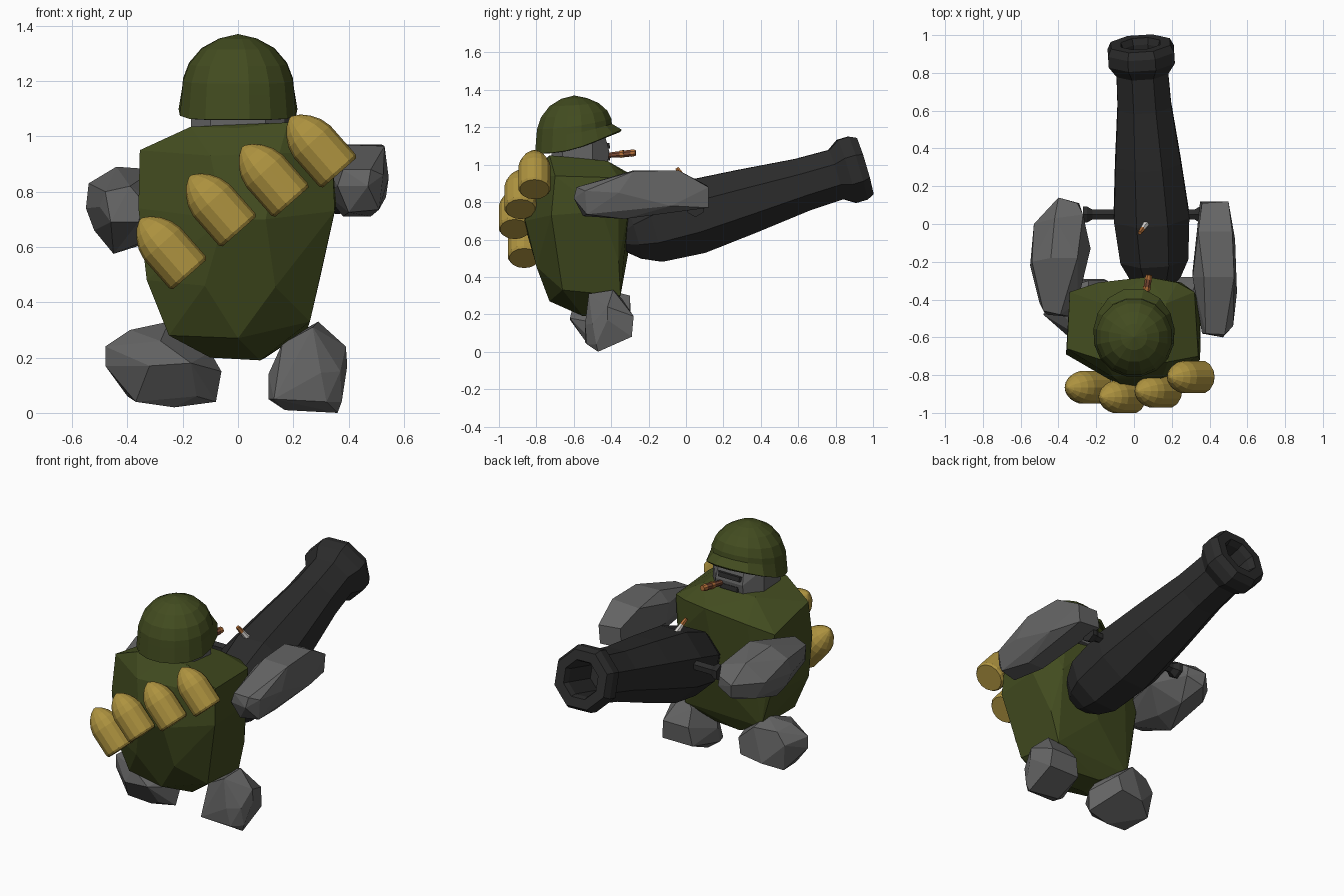
import bpy, bmesh
from math import sin, cos, pi
from mathutils import Vector


def material(name, rgb):
    m = bpy.data.materials.new(name)
    m.diffuse_color = (*rgb, 1)
    return m


OLIVE = material("olive", (0.055, 0.072, 0.014))
STONE = material("stone_grey", (0.13, 0.13, 0.13))
IRON = material("iron", (0.025, 0.025, 0.025))
BRASS = material("brass", (0.42, 0.29, 0.05))
BROWN = material("brown", (0.20, 0.07, 0.035))
EMBER = material("ember", (0.45, 0.16, 0.04))
WHITE = material("white", (0.75, 0.73, 0.7))


def finish(name, bm, mat):
    bmesh.ops.recalc_face_normals(bm, faces=bm.faces)
    me = bpy.data.meshes.new(name)
    bm.to_mesh(me)
    bm.free()
    me.materials.append(mat)
    ob = bpy.data.objects.new(name, me)
    bpy.context.collection.objects.link(ob)
    return ob


def hull(name, pts, mat):
    """Faceted boulder: convex hull of a few points."""
    bm = bmesh.new()
    vs = [bm.verts.new(p) for p in pts]
    bmesh.ops.convex_hull(bm, input=vs)
    loose = [v for v in bm.verts if not v.link_faces]
    bmesh.ops.delete(bm, geom=loose, context='VERTS')
    bmesh.ops.dissolve_limit(bm, angle_limit=0.12, verts=bm.verts, edges=bm.edges)
    return finish(name, bm, mat)


def lathe(name, a, b, profile, sides, mat):
    """Turn (distance, radius) pairs round the axis from a towards b."""
    a, d = Vector(a), (Vector(b) - Vector(a)).normalized()
    u = d.cross(Vector((0, 0, 1))).normalized()
    w = u.cross(d)
    bm = bmesh.new()
    rings = []
    for t, r in profile:
        ring = []
        for i in range(sides):
            q = 2 * pi * (i + 0.5) / sides
            ring.append(bm.verts.new(a + d * t + (u * cos(q) + w * sin(q)) * r))
        rings.append(ring)
    for p, q in zip(rings, rings[1:]):
        for i in range(sides):
            j = (i + 1) % sides
            bm.faces.new((p[i], p[j], q[j], q[i]))
    bm.faces.new(rings[0])
    bm.faces.new(rings[-1])
    return finish(name, bm, mat)


# Torso
hull("torso", [
    (-.10, -.55, .20), (.08, -.55, .19), (.10, -.42, .20), (-.08, -.40, .20),
    (-.25, -.68, .28), (0, -.73, .27), (.26, -.66, .33), (.25, -.35, .30), (-.25, -.36, .28),
    (-.33, -.70, .48), (-.12, -.80, .46), (.135, -.80, .455), (.295, -.66, .46),
    (.295, -.36, .48), (-.30, -.38, .48), (0, -.31, .52),
    (-.36, -.69, .74), (-.05, -.87, .70), (.10, -.86, .70), (.35, -.72, .73),
    (.355, -.45, .75), (.25, -.31, .75), (-.20, -.31, .75),
    (-.355, -.66, .95), (-.10, -.82, .93), (.15, -.81, .94), (.34, -.70, .94),
    (.32, -.36, .93), (.23, -.31, .94), (.07, -.28, .94), (-.34, -.36, .86), (-.19, -.31, .90),
    (-.17, -.72, 1.035), (.18, -.73, 1.05), (0, -.75, 1.03), (.17, -.42, 1.02), (-.17, -.42, 1.02)], OLIVE)

# Arms
hull("right_arm", [
    (.35, .12, .78), (.49, .12, .77), (.50, .12, .88), (.36, .11, .89),
    (.34, -.04, .96), (.52, -.04, .97), (.535, -.08, .78), (.31, -.25, .80),
    (.545, -.36, .85), (.53, -.28, .965), (.37, -.28, .97), (.31, -.28, .91), (.38, -.33, .71), (.48, -.33, .71),
    (.36, -.58, .82), (.47, -.60, .82), (.525, -.54, .86), (.40, -.55, .725),
    (.51, -.53, .735), (.38, -.58, .88), (.48, -.585, .88)], STONE)
hull("left_arm", [
    (-.40, .14, .76), (-.30, .11, .78), (-.29, .11, .72), (-.39, .13, .68), (-.27, .05, .82),
    (-.42, .03, .86), (-.53, .0, .76), (-.48, .02, .66), (-.34, .0, .61),
    (-.23, -.13, .75), (-.55, -.22, .74), (-.54, -.20, .83), (-.44, -.18, .89),
    (-.30, -.18, .88), (-.52, -.22, .66), (-.45, -.22, .575), (-.34, -.20, .62),
    (-.48, -.46, .80), (-.39, -.48, .82), (-.34, -.49, .76), (-.36, -.49, .69),
    (-.46, -.48, .69), (-.50, -.42, .745), (-.30, -.42, .77)], STONE)

# Feet
hull("right_foot", [
    (.11, -.48, .05), (.11, -.46, .14), (.14, -.52, .145), (.30, -.54, .145), (.16, -.51, .25),
    (.27, -.52, .31), (.29, -.39, .33), (.39, -.42, .24), (.395, -.42, .17), (.375, -.48, .04),
    (.37, -.50, .15), (.36, -.47, 0), (.17, -.45, .01), (.13, -.54, .05), (.32, -.53, .04), (.36, -.29, .08),
    (.35, -.28, .19), (.18, -.28, .19), (.16, -.29, .08), (.20, -.34, .28)], STONE)
hull("left_foot", [
    (-.48, -.48, .24), (-.48, -.48, .17), (-.37, -.52, .04), (-.23, -.50, .02), (-.08, -.48, .04),
    (-.06, -.46, .15), (-.10, -.44, .22), (-.25, -.42, .33), (-.39, -.46, .30),
    (-.32, -.62, .17), (-.17, -.62, .18), (-.28, -.60, .26), (-.15, -.54, .06),
    (-.42, -.34, .22), (-.40, -.36, .06), (-.37, -.34, .29), (-.30, -.29, .10),
    (-.16, -.29, .12), (-.14, -.30, .21), (-.24, -.30, .30)], STONE)

# Head with dark brow and lips
hull("head", [
    (x * s, y, z) for s in (-1, 1) for x, y, z in (
        (.17, -.66, 1.0), (.17, -.66, 1.16), (.10, -.72, 1.0), (.10, -.72, 1.16),
        (.17, -.50, 1.02), (.17, -.50, 1.16), (.09, -.42, 1.0), (.09, -.41, 1.07), (.08, -.44, 1.18))], STONE)
for name, z, w in (("upper_lip", 1.10, .10), ("lower_lip", 1.035, .08)):
    hull(name, [(x * s, y, z + h) for s in (-1, 1) for x, y, h in (
        (w, -.46, -.015), (w, -.46, .018), (w * .7, -.405, -.012), (w * .7, -.41, .015))], IRON)

# Helmet: dome with a rim that rises and flares towards +y
bm = bmesh.new()
N, rings = 16, []
for t, flare in ((.22, 0), (.45, 0), (.68, 0), (.88, 0), (1.0, 0), (None, 1)):
    ring = []
    for i in range(N):
        q = 2 * pi * (i + .5) / N
        f = ((1 + sin(q)) / 2) ** 2
        if flare:
            r, z = .213 + .048 * f * f, 1.06 + .13 * f ** 1.2
        else:
            r = .206 * sin(t * pi / 2)
            z = 1.15 + .07 * f + (.215 - .07 * f) * cos(t * pi / 2)
        ring.append(bm.verts.new((r * cos(q), -.598 + r * sin(q), z)))
    rings.append(ring)
top = bm.verts.new((0, -.598, 1.37))
for i in range(N):
    j = (i + 1) % N
    bm.faces.new((top, rings[0][i], rings[0][j]))
    for p, q in zip(rings, rings[1:]):
        bm.faces.new((p[i], q[i], q[j], p[j]))
helmet = finish("helmet", bm, OLIVE)
helmet.modifiers.new("thickness", 'SOLIDIFY').thickness = .015

# Cannon with hollow muzzle
breech, muzzle = (.118, -.36, .60), (.034, .955, .993)
barrel = [(0, .045), (.03, .09), (.09, .145), (.19, .195), (.42, .216), (.72, .188), (1.03, .154),
          (1.215, .148), (1.275, .19), (1.335, .19), (1.375, .17), (1.375, .112), (1.34, .10), (1.10, .10)]
lathe("cannon", breech, muzzle, barrel, 8, IRON)

# Cannon handles gripped by the arms
for name, a, b in (("left_handle", (0, .05, .77), (-.27, .05, .77)),
                   ("right_handle", (.1, .05, .77), (.37, .05, .77))):
    lathe(name, a, b, [(0, .03), (.22, .03), (.25, .05), (.27, .05)], 6, IRON)

# Fuse
lathe("fuse", (.07, .01, .89), (.035, -.04, .97), [(0, .02), (.075, .013)], 6, WHITE)
lathe("fuse_tip", (.044, -.027, .949), (.028, -.05, .985), [(0, .015), (.04, .011)], 6, EMBER)

# Cigar
tail, tip = (.05, -.44, 1.048), (.08, -.27, 1.064)
lathe("cigar", tail, tip, [(0, .014), (.15, .02)], 8, BROWN)
lathe("cigar_band", tail, tip, [(.09, .021), (.11, .022)], 8, EMBER)
lathe("cigar_ember", tail, tip, [(.15, .021), (.174, .017)], 8, EMBER)

# Shells slung across the -y side
shell = [(0, .08), (.012, .088), (.15, .088), (.19, .078), (.225, .058), (.252, .033), (.268, .006)]
for i, (x, y, z) in enumerate(((-.175, -.865, .50), (.004, -.915, .655), (.195, -.885, .762), (.367, -.81, .868))):
    lathe(f"shell_{i + 1}", (x, y, z), (x - .66, y, z + .75), shell, 14, BRASS)
